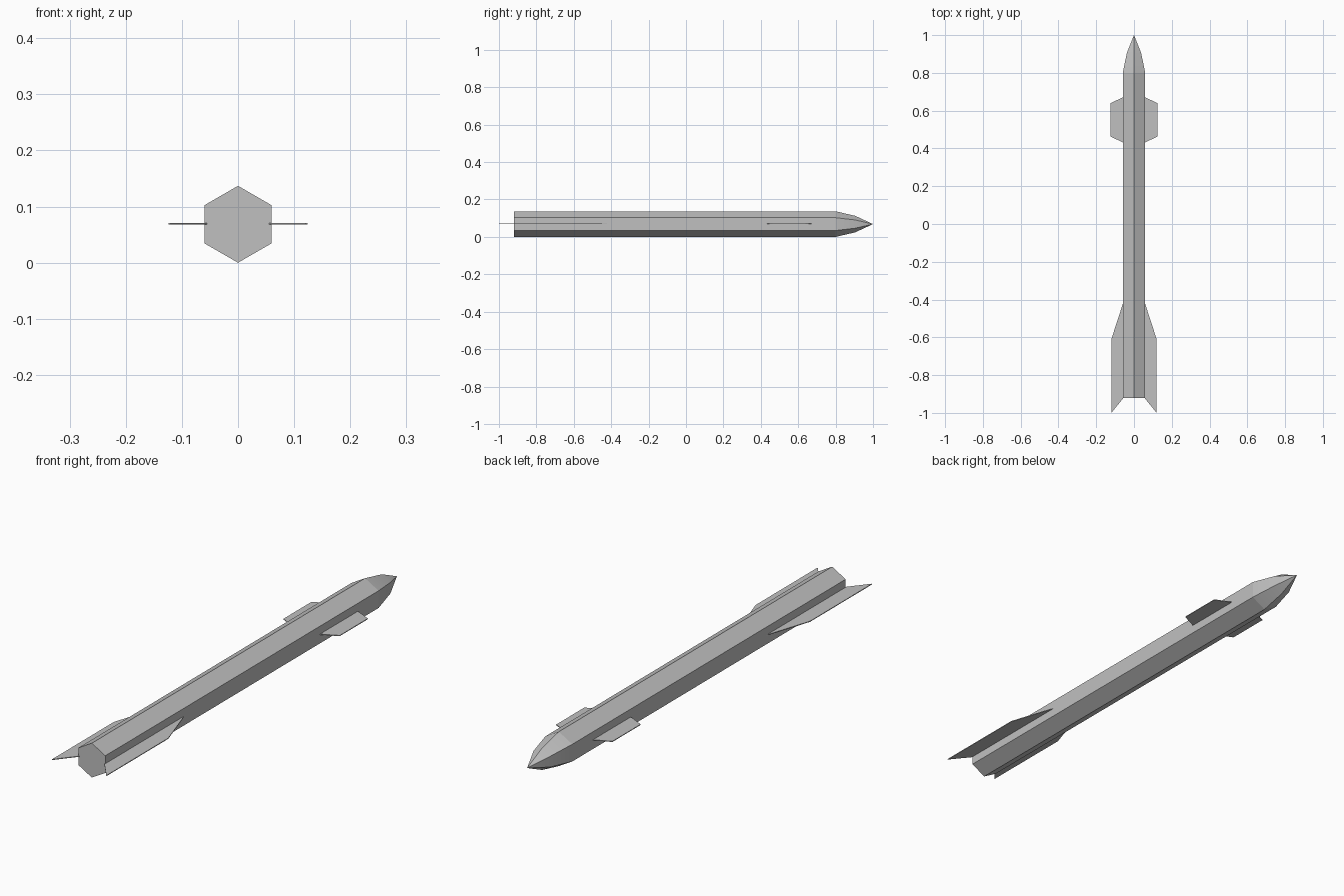
import bpy
import bmesh
import math

default = bpy.data.objects.get("Cube")
if default:
    bpy.data.objects.remove(default, do_unlink=True)

RADIUS = 0.0685
AXIS_Z = 0.0685
FIN_THICKNESS = 0.003

grey = bpy.data.materials.new("light_grey")
grey.use_nodes = True
grey.diffuse_color = (0.53, 0.53, 0.53, 1)
grey.node_tree.nodes["Principled BSDF"].inputs["Base Color"].default_value = grey.diffuse_color


def add_object(name, bm):
    bmesh.ops.recalc_face_normals(bm, faces=bm.faces)
    mesh = bpy.data.meshes.new(name)
    bm.to_mesh(mesh)
    bm.free()
    mesh.materials.append(grey)
    obj = bpy.data.objects.new(name, mesh)
    bpy.context.collection.objects.link(obj)
    return obj


def hex_ring(bm, y, radius):
    """Six-sided ring around the long axis with a corner at the top."""
    angles = [math.radians(90 + 60 * i) for i in range(6)]
    return [bm.verts.new((radius * math.cos(a), y, AXIS_Z + radius * math.sin(a)))
            for a in angles]


def bridge(bm, ring_a, ring_b):
    for i in range(6):
        j = (i + 1) % 6
        bm.faces.new((ring_a[i], ring_a[j], ring_b[j], ring_b[i]))


# Hexagonal body with a flat tail end
bm = bmesh.new()
tail_ring = hex_ring(bm, -0.92, RADIUS)
bridge(bm, tail_ring, hex_ring(bm, 0.8, RADIUS))
bm.faces.new(tail_ring)
add_object("body", bm)

# Pointed nose, smooth along its length with sharp corners
bm = bmesh.new()
base = hex_ring(bm, 0.8, RADIUS)
middle = hex_ring(bm, 0.905, 0.044)
bridge(bm, base, middle)
tip = bm.verts.new((0, 1, AXIS_Z))
for i in range(6):
    bm.faces.new((middle[i], middle[(i + 1) % 6], tip))
nose = add_object("nose", bm)
bpy.ops.object.select_all(action='DESELECT')
nose.select_set(True)
bpy.context.view_layer.objects.active = nose
bpy.ops.object.shade_smooth_by_angle(angle=math.radians(30))


# Flat fins from an outline of (x, y) points, one per side
def add_fin(name, outline, side):
    bm = bmesh.new()
    z = AXIS_Z + 0.001 - FIN_THICKNESS / 2
    face = bm.faces.new([bm.verts.new((side * x, y, z)) for x, y in outline])
    result = bmesh.ops.extrude_face_region(bm, geom=[face])
    top = [v for v in result["geom"] if isinstance(v, bmesh.types.BMVert)]
    bmesh.ops.translate(bm, verts=top, vec=(0, 0, FIN_THICKNESS))
    add_object(name, bm)


front_outline = [(0.055, 0.43), (0.124, 0.463), (0.124, 0.64), (0.055, 0.672)]
tail_outline = [(0.055, -0.92), (0.12, -1), (0.12, -0.61), (0.055, -0.41)]
for label, side in (("left", 1), ("right", -1)):
    add_fin("front_fin_" + label, front_outline, side)
    add_fin("tail_fin_" + label, tail_outline, side)
